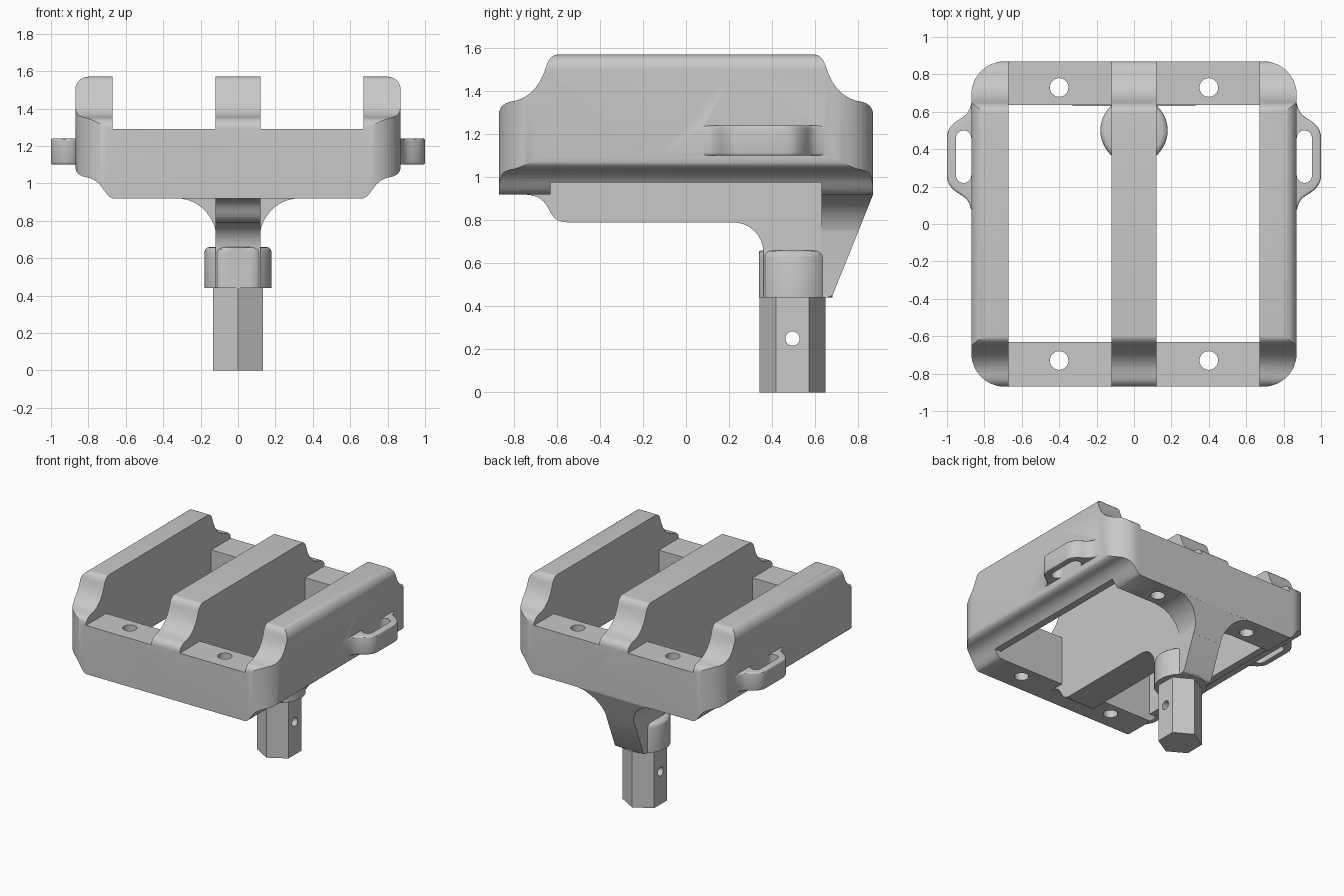
import bpy, bmesh
from math import sin, cos, pi, radians
from mathutils import Vector

if "Cube" in bpy.data.objects:
    bpy.data.objects.remove(bpy.data.objects["Cube"], do_unlink=True)

grey = bpy.data.materials.new("plain grey")
grey.use_nodes = True
grey.diffuse_color = (0.58, 0.58, 0.58, 1)
grey.node_tree.nodes["Principled BSDF"].inputs["Base Color"].default_value = (0.58, 0.58, 0.58, 1)


def bez(a, b, c, d, n=8):
    """Points along a cubic curve."""
    a, b, c, d = map(Vector, (a, b, c, d))
    ts = [i / n for i in range(n + 1)]
    return [tuple(a * (1 - t) ** 3 + b * 3 * t * (1 - t) ** 2 + c * 3 * t * t * (1 - t) + d * t ** 3) for t in ts]


def arc(cx, cy, rx, ry, start, end, n=8):
    angles = [radians(start + (end - start) * i / n) for i in range(n + 1)]
    return [(cx + rx * cos(t), cy + ry * sin(t)) for t in angles]


def flip(points):
    """Mirror a path in its first coordinate, reversed so it continues the outline."""
    return [(-u, v) for u, v in reversed(points)]


def prism(name, outline, axis, lo, hi):
    """Extrude a closed outline along an axis; coordinates keep x, y, z order."""
    pts = []
    for u, v in outline:
        if not pts or (Vector((u, v)) - Vector(pts[-1])).length > 1e-4:
            pts.append((u, v))
    place = {"x": lambda u, v, w: (w, u, v),
             "y": lambda u, v, w: (u, w, v),
             "z": lambda u, v, w: (u, v, w)}[axis]
    bm = bmesh.new()
    rings = [[bm.verts.new(place(u, v, w)) for u, v in pts] for w in (lo, hi)]
    bm.faces.new(rings[0])
    bm.faces.new(rings[1])
    for i in range(len(pts)):
        j = (i + 1) % len(pts)
        bm.faces.new((rings[0][i], rings[0][j], rings[1][j], rings[1][i]))
    bmesh.ops.recalc_face_normals(bm, faces=bm.faces)
    mesh = bpy.data.meshes.new(name)
    bm.to_mesh(mesh)
    bm.free()
    ob = bpy.data.objects.new(name, mesh)
    bpy.context.collection.objects.link(ob)
    mesh.materials.append(grey)
    return ob


def box(name, x, y, z):
    return prism(name, [(x[0], y[0]), (x[1], y[0]), (x[1], y[1]), (x[0], y[1])], "z", *z)


def apply(ob, mod):
    bpy.context.view_layer.objects.active = ob
    bpy.ops.object.modifier_apply(modifier=mod.name)


def combine(ob, other, operation):
    mod = ob.modifiers.new("combine", "BOOLEAN")
    mod.solver = "EXACT"
    mod.operation = operation
    mod.object = other
    apply(ob, mod)
    bpy.data.objects.remove(other, do_unlink=True)


def bevel(ob, width, angle):
    mod = ob.modifiers.new("bevel", "BEVEL")
    mod.width, mod.segments = width, 3
    mod.limit_method, mod.angle_limit = "ANGLE", radians(angle)
    apply(ob, mod)


# Stepped end slope shared by the rails and the spine (y, z)
slope = (bez((-.87, 1.29), (-.87, 1.33), (-.84, 1.35), (-.795, 1.355))
         + bez((-.795, 1.355), (-.71, 1.375), (-.67, 1.45), (-.65, 1.515))
         + bez((-.65, 1.515), (-.64, 1.55), (-.62, 1.57), (-.595, 1.57)))
top_path = slope + flip(slope)

# Frame: cross-section limited by the side outline and the rounded plan
flank = (bez((.67, .92), (.72, .935), (.72, 1.02), (.82, 1.035))
         + bez((.82, 1.035), (.85, 1.04), (.87, 1.06), (.87, 1.09))
         + arc(.8, 1.5, .07, .07, 0, 90))
frame = prism("frame", flank + flip(flank), "y", -1, 1)
combine(frame, prism("side_limit", [(-.87, .8)] + top_path + [(.87, .8)], "x", -1, 1), "INTERSECT")
corner = arc(.69, .69, .18, .18, 0, 90, 12)
half = corner + flip(corner)
plan = half + [(-x, -y) for x, y in half]
combine(frame, prism("plan_limit", plan, "z", .5, 2), "INTERSECT")
combine(frame, box("pocket", (-.67, .67), (-.63, .635), (.5, 2)), "DIFFERENCE")
combine(frame, box("gap_above_bars", (-.67, .67), (-1, 1), (1.29, 2)), "DIFFERENCE")
combine(frame, box("rail_underside", (-.95, .95), (-.63, .63), (.5, .975)), "DIFFERENCE")

# Screw holes through the end bars
for x in (-.4, .4):
    for y in (-.73, .73):
        combine(frame, prism("screw_hole", arc(x, y, .05, .05, 0, 345, 23), "z", .5, 2), "DIFFERENCE")

# Centre spine running down into the stem and its sloping back
under = (bez((-.76, .92), (-.60, .92), (-.67, .79), (-.55, .79), 12)
         + arc(.22, .65, .14, .14, 90, 0)
         + [(.36, .44), (.655, .44), (.675, .447), (.685, .46), (.87, .92)])
spine = prism("spine", [(-.87, .92)] + under + flip(slope)[::-1][::-1][::-1] + slope[::-1], "x", -.12, .12)
combine(frame, spine, "UNION")

# Flared gusset under the back bar
flare = arc(.33, .70, .215, .22, 180, 90, 12) + [(.33, .94)]
gusset = prism("gusset", flare + flip(flare), "y", .63, .87)
for v in gusset.data.vertices:
    if v.co.y > .8:
        v.co.y -= max(0, .92 - v.co.z) * .4
combine(frame, gusset, "UNION")

# Round socket with a flattened front
socket = prism("socket", arc(0, .5, .18, .18, 0, 352.5, 47), "z", .44, .66)
bevel(socket, .03, 60)
for v in socket.data.vertices:
    v.co.y = max(v.co.y, .34)
    if v.co.z < .48:
        v.co.z = .44
        d = Vector((v.co.x, v.co.y - .5))
        if d.length > .1 and v.co.y > .345:
            v.co.x, v.co.y = d.x * .18 / d.length, .5 + d.y * .18 / d.length
combine(frame, socket, "UNION")

# Strap loops on both sides
shoulder = (bez((.87, .65), (.88, .58), (.92, .57), (.94, .555))
            + bez((.94, .555), (.98, .53), (1, .50), (1, .46)))
loop_outline = [(.8, .65)] + shoulder + [(x, .72 - y) for x, y in reversed(shoulder)] + [(.8, .07)]
slot = arc(.911, .46, .041, .041, 0, 180) + arc(.911, .26, .041, .041, 180, 360)
for side in (1, -1):
    loop = prism("strap_loop", [(side * x, y) for x, y in loop_outline], "z", 1.1, 1.24)
    bevel(loop, .012, 60)
    cutter = prism("strap_slot", [(side * x, y) for x, y in slot], "z", 1, 1.4)
    combine(loop, cutter, "DIFFERENCE")
    combine(frame, loop, "UNION")

# Hexagonal post with a cross pin hole
post = prism("hex_post", arc(0, .495, .153, .153, 90, 390, 5), "z", 0, .44)
combine(post, prism("pin_hole", arc(.495, .25, .033, .033, 0, 345, 23), "x", -1, 1), "DIFFERENCE")

# Smooth curves, crisp edges
for ob in (frame, post):
    bpy.ops.object.select_all(action="DESELECT")
    ob.select_set(True)
    bpy.context.view_layer.objects.active = ob
    bpy.ops.object.shade_smooth_by_angle(angle=radians(30))
